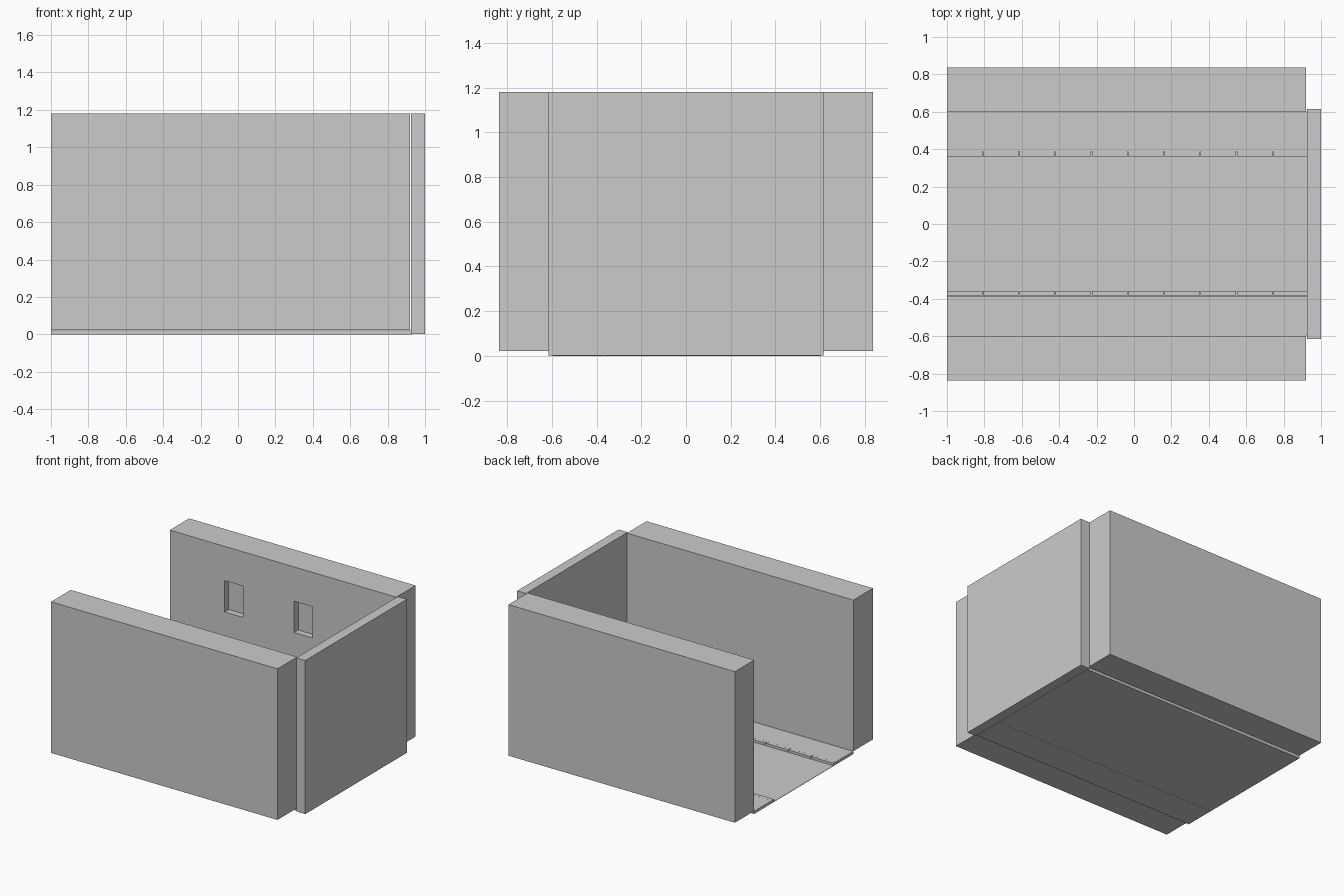
import bpy, bmesh
from mathutils import Matrix, Vector

if "Cube" in bpy.data.objects:
    bpy.data.objects.remove(bpy.data.objects["Cube"])


def box(name, x, y, z):
    """Axis-aligned box from (min, max) ranges."""
    lo, hi = Vector((x[0], y[0], z[0])), Vector((x[1], y[1], z[1]))
    mesh = bpy.data.meshes.new(name)
    bm = bmesh.new()
    bmesh.ops.create_cube(
        bm, size=1,
        matrix=Matrix.Translation((lo + hi) / 2) @ Matrix.Diagonal((*(hi - lo), 1)))
    bm.to_mesh(mesh)
    bm.free()
    ob = bpy.data.objects.new(name, mesh)
    bpy.context.collection.objects.link(ob)
    return ob


def cut(target, x, y, z):
    """Carve a box-shaped recess out of the target, then drop the cutter."""
    cutter = box("recess_cutter", x, y, z)
    cutter.hide_render = True
    mod = target.modifiers.new("recess", 'BOOLEAN')
    mod.operation = 'DIFFERENCE'
    mod.solver = 'EXACT'
    mod.object = cutter
    bpy.context.view_layer.objects.active = target
    bpy.ops.object.modifier_apply(modifier=mod.name)
    bpy.data.objects.remove(cutter)


LEFT, RIGHT, TOP = -1.0, 0.92, 1.18
FLOOR_END = 0.927

# Long side walls, raised to pavement level
front_wall = box("front_wall", (LEFT, RIGHT), (-0.836, -0.598), (0.022, TOP))
back_wall = box("back_wall", (LEFT, RIGHT), (0.602, 0.836), (0.022, TOP))

# Window niches in the back wall's inner face
for x in (-0.535, 0.055):
    cut(back_wall, (x, x + 0.157), (0.55, 0.652), (0.677, 0.917))

# End wall with a deep doorway recess on the street side
end_wall = box("end_wall", (0.924, 1.0), (-0.614, 0.616), (0.003, TOP))
cut(end_wall, (0.90, 0.998), (-0.182, 0.198), (0.005, 0.345))

# Road surface
box("road", (LEFT, FLOOR_END), (-0.357, 0.363), (0.0, 0.003))

# Pavements and rows of kerb stones on both sides
STONE, GAP = 0.1938, 0.005
for side, s in (("front", -1), ("back", 1)):
    def span(a, b):
        return tuple(sorted((s * a + 0.002, s * b + 0.002)))

    box(side + "_pavement", (LEFT, FLOOR_END), span(0.386, 0.6), (0.0, 0.021))
    box(side + "_kerb_bed", (LEFT, FLOOR_END), span(0.361, 0.386), (0.0, 0.006))
    for i in range(10):
        x0 = LEFT + i * STONE
        x1 = min(x0 + STONE - GAP, FLOOR_END)
        box(f"{side}_kerb_stone_{i + 1}", (x0, x1), span(0.36, 0.3855), (0.001, 0.021))
